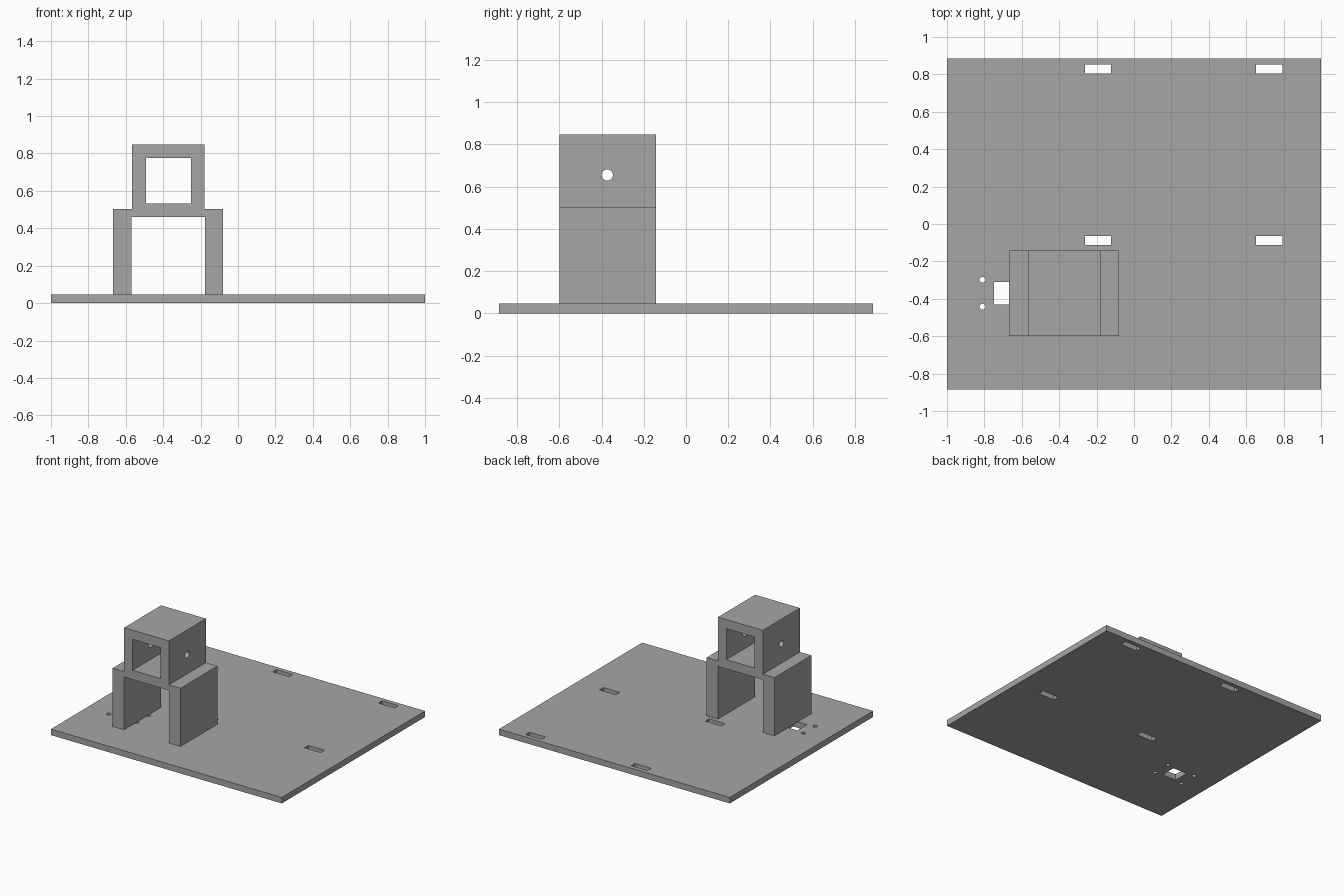
import bpy
import bmesh
import math
from mathutils import Matrix

if "Cube" in bpy.data.objects:
    bpy.data.objects.remove(bpy.data.objects["Cube"])

grey = bpy.data.materials.new("plain_grey")
grey.use_nodes = True
COLOUR = (0.38, 0.38, 0.38, 1)
grey.diffuse_color = COLOUR
grey.node_tree.nodes["Principled BSDF"].inputs["Base Color"].default_value = COLOUR


def make_object(name, bm):
    bmesh.ops.recalc_face_normals(bm, faces=bm.faces)
    mesh = bpy.data.meshes.new(name)
    bm.to_mesh(mesh)
    bm.free()
    mesh.materials.append(grey)
    obj = bpy.data.objects.new(name, mesh)
    bpy.context.collection.objects.link(obj)
    return obj


def box(name, centre, size):
    bm = bmesh.new()
    bmesh.ops.create_cube(bm, size=1, matrix=Matrix.Translation(centre) @ Matrix.Diagonal((*size, 1)))
    return make_object(name, bm)


def cylinder(name, centre, radius, depth, axis="Z"):
    bm = bmesh.new()
    turn = Matrix.Rotation(math.pi / 2, 4, "Y") if axis == "X" else Matrix()
    bmesh.ops.create_cone(bm, cap_ends=True, segments=16, radius1=radius, radius2=radius,
                          depth=depth, matrix=Matrix.Translation(centre) @ turn)
    return make_object(name, bm)


def cut(target, cutters):
    for cutter in cutters:
        mod = target.modifiers.new(cutter.name, "BOOLEAN")
        mod.operation = "DIFFERENCE"
        mod.solver = "EXACT"
        mod.object = cutter
    bpy.context.view_layer.update()
    evaluated = target.evaluated_get(bpy.context.evaluated_depsgraph_get())
    result = bpy.data.meshes.new_from_object(evaluated)
    target.modifiers.clear()
    target.data = result
    for cutter in cutters:
        bpy.data.objects.remove(cutter)


PLATE = 0.047
MID_X, MID_Y = -0.373, -0.37

# Base plate with four slots
plate = box("base_plate", (0, 0, PLATE / 2), (2, 1.772, PLATE))
cutters = [box("slot_cutter", (x, y, 0), (0.14, 0.048, 1))
           for x in (-0.192, 0.723) for y in (0.828, -0.087)]

# Square opening and four screw holes, partly under the outer leg
HOLE_X = -0.688
cutters.append(box("opening_cutter", (HOLE_X, MID_Y, 0), (0.12, 0.12, 1)))
cutters += [cylinder("screw_cutter", (HOLE_X + dx, MID_Y + dy, 0), 0.016, 1)
            for dx in (-0.122, 0.122) for dy in (-0.072, 0.072)]
cut(plate, cutters)

# Tower: one half of the stepped outline, mirrored and extruded backwards
half = [(0.196, PLATE), (0.294, PLATE), (0.294, 0.503), (0.194, 0.503), (0.194, 0.847)]
outline = half + [(-x, z) for x, z in reversed(half)] + [(-0.196, 0.46), (0.196, 0.46)]
DEPTH = 0.457
bm = bmesh.new()
face = bm.faces.new([bm.verts.new((MID_X + x, MID_Y - DEPTH / 2, z)) for x, z in outline])
extruded = bmesh.ops.extrude_face_region(bm, geom=[face])["geom"]
bmesh.ops.translate(bm, verts=[v for v in extruded if isinstance(v, bmesh.types.BMVert)],
                    vec=(0, DEPTH, 0))
tower = make_object("tower", bm)

# Square tunnel front to back, round hole side to side
cut(tower, [box("tunnel_cutter", (MID_X + 0.001, MID_Y, 0.654), (0.242, 1, 0.242)),
            cylinder("side_hole_cutter", (MID_X, MID_Y - 0.003, 0.655), 0.027, 1, "X")])
